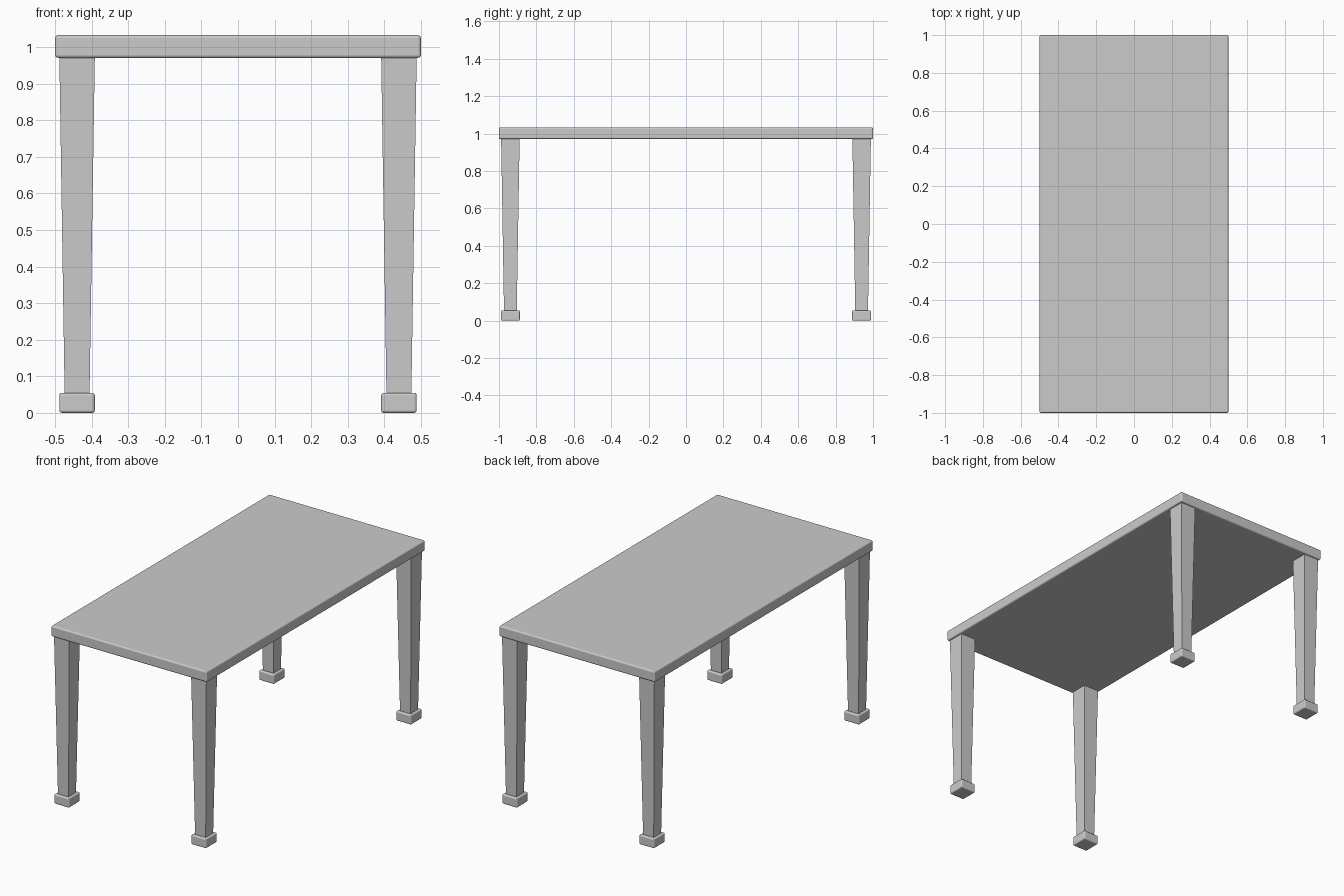
import bpy, bmesh

if "Cube" in bpy.data.objects:
    bpy.data.objects.remove(bpy.data.objects["Cube"])

LEG_X, LEG_Y = 0.44, 0.939


def tapered_box(name, loc, z0, z1, bottom, top, bevel=0.0):
    """Box from z0 to z1 with separate bottom and top (x, y) sizes."""
    bm = bmesh.new()
    bmesh.ops.create_cube(bm, size=1.0)
    for v in bm.verts:
        size = top if v.co.z > 0 else bottom
        z = z1 if v.co.z > 0 else z0
        v.co = (v.co.x * size[0], v.co.y * size[1], z)
    if bevel:
        bmesh.ops.bevel(bm, geom=bm.edges[:], offset=bevel, segments=3,
                        profile=0.5, affect='EDGES')
    mesh = bpy.data.meshes.new(name)
    bm.to_mesh(mesh)
    bm.free()
    ob = bpy.data.objects.new(name, mesh)
    ob.location = (loc[0], loc[1], 0)
    bpy.context.collection.objects.link(ob)
    return ob


# Table top with softened edges
tapered_box("table_top", (0, 0), 0.971, 1.033, (1.0, 2.0), (1.0, 2.0), 0.008)

# Four tapered legs, each on a square foot block
for y_name, sy in (("front", -1), ("back", 1)):
    for x_name, sx in (("left", -1), ("right", 1)):
        loc = (sx * LEG_X, sy * LEG_Y)
        tapered_box(f"{y_name}_{x_name}_leg", loc, 0.05, 0.975,
                    (0.068, 0.068), (0.097, 0.099))
        tapered_box(f"{y_name}_{x_name}_foot", loc, 0.0, 0.055,
                    (0.097, 0.101), (0.097, 0.101), 0.007)
